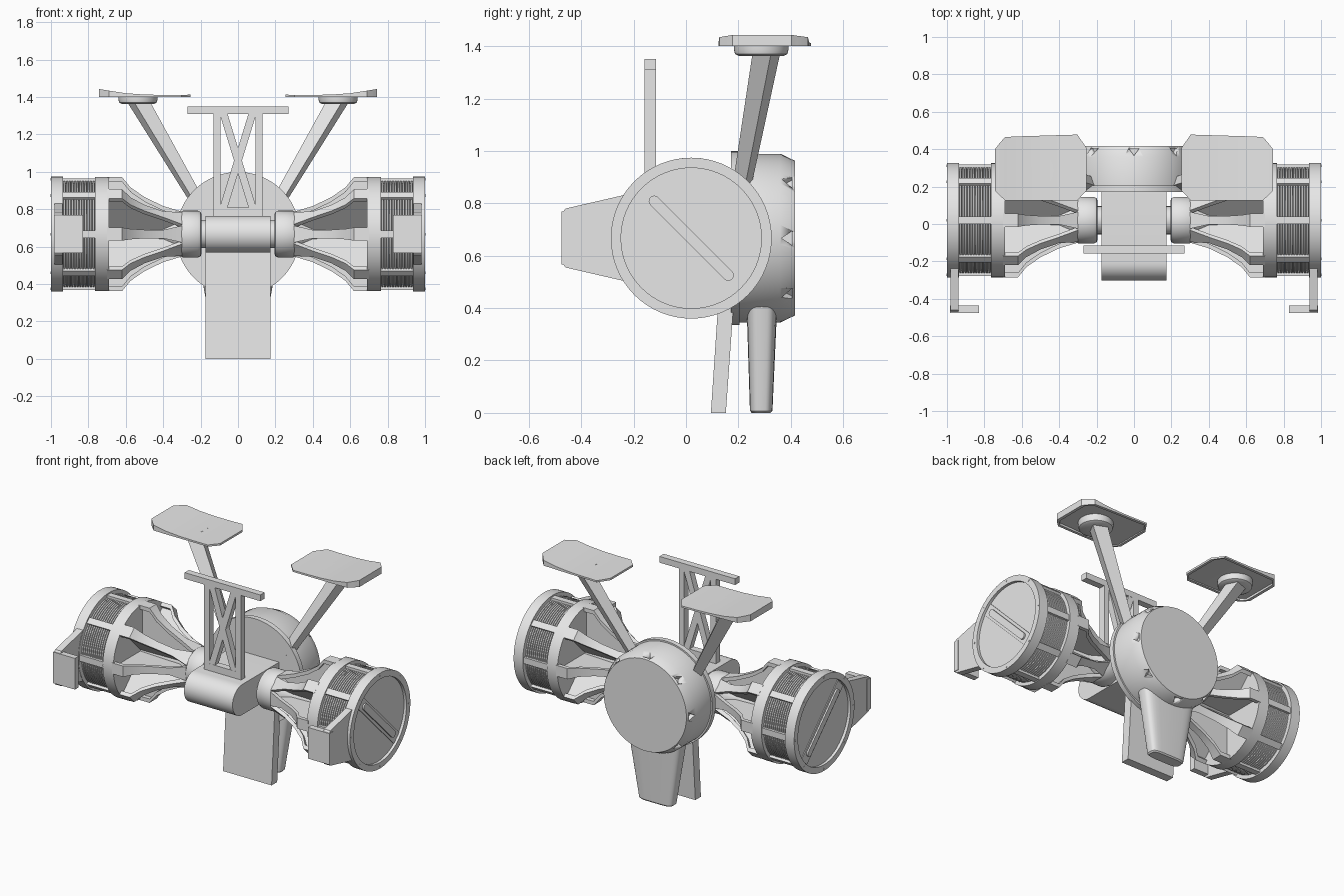
import bpy, bmesh
from math import sin, cos, pi, radians
from mathutils import Matrix, Vector

cube = bpy.data.objects.get("Cube")
if cube:
    bpy.data.objects.remove(cube, do_unlink=True)

grey = bpy.data.materials.new("light_grey")
grey.use_nodes = True
grey.diffuse_color = (0.8, 0.8, 0.8, 1)
grey.node_tree.nodes["Principled BSDF"].inputs["Base Color"].default_value = (0.8, 0.8, 0.8, 1)

AXLE = Matrix.Translation((0, 0.02, 0.667))                               # local x = drum axis
BACK = Matrix.Translation((0, 0, 0.667)) @ Matrix.Rotation(pi / 2, 4, 'Z')  # local x = world y
I = Matrix.Identity(4)


def add(name, bm, mirror=False, bevel=0):
    """Turn a bmesh into a shaded object, optionally mirrored across x."""
    bmesh.ops.remove_doubles(bm, verts=bm.verts, dist=1e-5)
    bmesh.ops.recalc_face_normals(bm, faces=bm.faces)
    me = bpy.data.meshes.new(name)
    bm.to_mesh(me)
    bm.free()
    me.materials.append(grey)
    me.shade_smooth()
    me.set_sharp_from_angle(angle=radians(30))
    ob = bpy.data.objects.new(name, me)
    bpy.context.collection.objects.link(ob)
    if bevel:
        mod = ob.modifiers.new("Bevel", 'BEVEL')
        mod.width, mod.segments = bevel, 3
    if mirror:
        ob.modifiers.new("Mirror", 'MIRROR').use_mirror_merge = False
    return ob


def loft(bm, rings, m=I):
    """Skin a list of equal rings and cap both ends."""
    vs = [[bm.verts.new(m @ Vector(p)) for p in r] for r in rings]
    n = len(vs[0])
    for a, b in zip(vs, vs[1:]):
        for i in range(n):
            bm.faces.new((a[i], a[(i + 1) % n], b[(i + 1) % n], b[i]))
    bm.faces.new(vs[0])
    bm.faces.new(vs[-1])


def lathe(bm, profile, m, seg=64):
    """Revolve (along, radius) points about local x."""
    loft(bm, [[(a, r * cos(2 * pi * i / seg), r * sin(2 * pi * i / seg)) for i in range(seg)]
              for a, r in profile], m)


def box(bm, lo, hi, m=I):
    (x0, y0, z0), (x1, y1, z1) = lo, hi
    loft(bm, [[(x0, y0, z), (x1, y0, z), (x1, y1, z), (x0, y1, z)] for z in (z0, z1)], m)


def slab(bm, yz, x0, x1, m=I):
    """Extrude a y-z outline along x."""
    loft(bm, [[(x, y, z) for y, z in yz] for x in (x0, x1)], m)


def spokes():
    return [AXLE @ Matrix.Rotation(k * pi / 4, 4, 'X') for k in range(8)]


# Drums: inner flange, wound cable, outer rim and recessed end
bm = bmesh.new()
prof = [(0.69, 0.01), (0.69, 0.305), (0.765, 0.305), (0.765, 0.272)]
turns = 12
for k in range(turns):
    x = 0.765 + 0.17 * (k + 0.5) / turns
    prof += [(x - 0.004, 0.284), (x + 0.004, 0.284), (x + 0.17 / turns / 2, 0.272)]
prof += [(0.935, 0.307), (1.0, 0.307), (1.0, 0.268), (0.982, 0.268), (0.982, 0.01)]
lathe(bm, prof, AXLE)
add("cable_drum", bm, True)

# Bars over the cable and rivets on the rim
bm = bmesh.new()
for m in spokes():
    box(bm, (0.75, -0.02, 0.26), (0.95, 0.02, 0.298), m)
add("drum_bar", bm, True)
bm = bmesh.new()
for m in spokes():
    lathe(bm, [(0.99, 0.007), (1.002, 0.007)], m @ Matrix.Translation((0, 0, 0.292)), 10)
add("rim_rivet", bm, True)

# Diagonal band and raised handle on each drum end
bm = bmesh.new()
m = AXLE @ Matrix.Rotation(radians(-45), 4, 'X')
box(bm, (0.975, -0.262, -0.038), (0.987, 0.262, 0.038), m)
add("end_band", bm, True)
bm = bmesh.new()
arc = [radians(-90 + 180 * i / 8) for i in range(9)]
capsule = [(0.2 + 0.021 * cos(a), 0.021 * sin(a)) for a in arc]
capsule += [(-y, -z) for y, z in capsule]
slab(bm, capsule, 0.98, 0.997, m)
add("end_handle", bm, True)

# Curved ribs: flared flange with a thin web down to the axle
curve = [(0.70, 0.305, 0.07), (0.62, 0.305, 0.07), (0.575, 0.25, 0.056), (0.5, 0.198, 0.046),
         (0.4, 0.15, 0.045), (0.3, 0.12, 0.09)]
bm = bmesh.new()
for m in spokes():
    loft(bm, [[(x, -w / 2, r), (x, w / 2, r), (x, w / 2, r - 0.025), (x, -w / 2, r - 0.025)]
              for x, r, w in curve], m)
    loft(bm, [[(x, -0.008, r - 0.02), (x, 0.008, r - 0.02), (x, 0.008, 0.01), (x, -0.008, 0.01)]
              for x, r, w in curve], m)
add("drum_rib", bm, True)

# Axle, cone and rounded hub
bm = bmesh.new()
lathe(bm, [(0, 0.075), (0.3, 0.075), (0.31, 0.1), (0.4, 0.045), (0.7, 0.03)], AXLE, 32)
add("axle", bm, True)
bm = bmesh.new()
lathe(bm, [(0.195, 0.105), (0.2, 0.118), (0.215, 0.125), (0.295, 0.125), (0.308, 0.118),
           (0.312, 0.105)], AXLE, 48)
add("hub", bm, True)

# Forward brackets on the drums
bm = bmesh.new()
slab(bm, [(-0.2, 0.84), (-0.2, 0.495), (-0.46, 0.555), (-0.475, 0.575), (-0.475, 0.76),
          (-0.46, 0.78)], 0.937, 0.981)
box(bm, (0.83, -0.475, 0.567), (0.985, -0.437, 0.768))
add("front_bracket", bm, True)

# Central body with round nose
bm = bmesh.new()
nose = [(-0.205 - 0.098 * sin(t), 0.667 + 0.098 * cos(t)) for t in [pi * i / 16 for i in range(17)]]
slab(bm, nose + [(0.2, 0.569), (0.2, 0.765)], -0.173, 0.173)
add("central_body", bm)

# Flat front leg
bm = bmesh.new()
slab(bm, [(0.095, 0), (0.152, 0), (0.195, 0.6), (0.135, 0.6)], -0.173, 0.173)
add("front_leg", bm)

# Rounded, tapering rear leg
bm = bmesh.new()
rings = []
for z, hx, hy, yc in ((0, 0.112, 0.036, 0.287), (0.008, 0.12, 0.043, 0.287), (0.45, 0.195, 0.06, 0.29)):
    ring = []
    for i in range(32):
        c, s = cos(2 * pi * i / 32), sin(2 * pi * i / 32)
        ring.append((hx * abs(c) ** 0.4 * (1 if c > 0 else -1),
                     yc + hy * abs(s) ** 0.6 * (1 if s > 0 else -1), z))
    rings.append(ring)
loft(bm, rings)
add("rear_leg", bm)

# Large rear housing with notches around its chamfer
bm = bmesh.new()
lathe(bm, [(0.172, 0.01), (0.172, 0.332), (0.205, 0.332), (0.205, 0.322), (0.36, 0.322),
           (0.417, 0.295), (0.417, 0.01)], BACK, 80)
housing = add("rear_housing", bm)
bm = bmesh.new()
for k in range(8):
    m = BACK @ Matrix.Rotation(k * pi / 4, 4, 'X')
    loft(bm, [[(0.365, 0, r), (0.404, -0.027, r), (0.404, 0.027, r)] for r in (0.285, 0.36)], m)
cutter = add("notch_cutter", bm)
cutter.hide_render = True
cutter.hide_set(True)
mod = housing.modifiers.new("Notches", 'BOOLEAN')
mod.object, mod.operation, mod.solver = cutter, 'DIFFERENCE', 'EXACT'
bpy.context.view_layer.objects.active = housing
bpy.ops.object.modifier_apply(modifier="Notches")
bpy.data.objects.remove(cutter, do_unlink=True)

# Braced mast
bm = bmesh.new()
Y0, Y1 = -0.158, -0.115
box(bm, (-0.27, Y0, 1.31), (0.27, Y1, 1.35))
box(bm, (-0.1, Y0, 0.75), (0.1, Y1, 0.81))
for s in (-1, 1):
    box(bm, (s * 0.113 - 0.019, Y0, 0.75), (s * 0.113 + 0.019, Y1, 1.32))
    loft(bm, [[(x - 0.021, Y0 + 0.001, z), (x + 0.021, Y0 + 0.001, z), (x + 0.021, Y1 - 0.001, z),
               (x - 0.021, Y1 - 0.001, z)] for x, z in ((s * 0.08, 0.8), (-s * 0.08, 1.32))])
add("mast", bm)

# Slanted arms
bm = bmesh.new()
section = ((-0.062, -0.02), (0.025, -0.053), (0.062, 0.018), (-0.025, 0.053))
loft(bm, [[(cx + k * x, cy + k * y, z) for x, y in section]
          for cx, cy, z, k in ((0.205, 0.205, 0.82, 0.65), (0.535, 0.308, 1.38, 1))])
add("pad_arm", bm, True)
bm = bmesh.new()
lathe(bm, [(1.362, 0.085), (1.37, 0.1), (1.385, 0.104), (1.412, 0.104)],
      Matrix.Translation((0.535, 0.287, 0)) @ Matrix.Rotation(-pi / 2, 4, 'Y'), 40)
add("pad_mount", bm, True)

# Octagonal pads, upswept outward and hollowed below
bm = bmesh.new()
rings = []
for x, y0, y1, top, d in ((0.253, 0.18, 0.405, 1.413, 0), (0.27, 0.162, 0.43, 1.412, 0),
                          (0.272, 0.16, 0.433, 1.412, 0.006), (0.303, 0.125, 0.478, 1.411, 0.006),
                          (0.4, 0.125, 0.475, 1.411, 0.006), (0.5, 0.125, 0.472, 1.413, 0.006),
                          (0.6, 0.125, 0.469, 1.42, 0.012), (0.69, 0.127, 0.465, 1.434, 0.012),
                          (0.72, 0.155, 0.43, 1.439, 0.012), (0.722, 0.157, 0.427, 1.439, 0),
                          (0.742, 0.178, 0.402, 1.443, 0)):
    a, b = y0 + 0.018, y1 - 0.018
    rings.append([(x, y0, 1.4), (x, a, 1.4), (x, a + 0.002, 1.4 + d), (x, b - 0.002, 1.4 + d),
                  (x, b, 1.4), (x, y1, 1.4), (x, y1, top), (x, y0, top)])
loft(bm, rings)
add("top_pad", bm, True)
